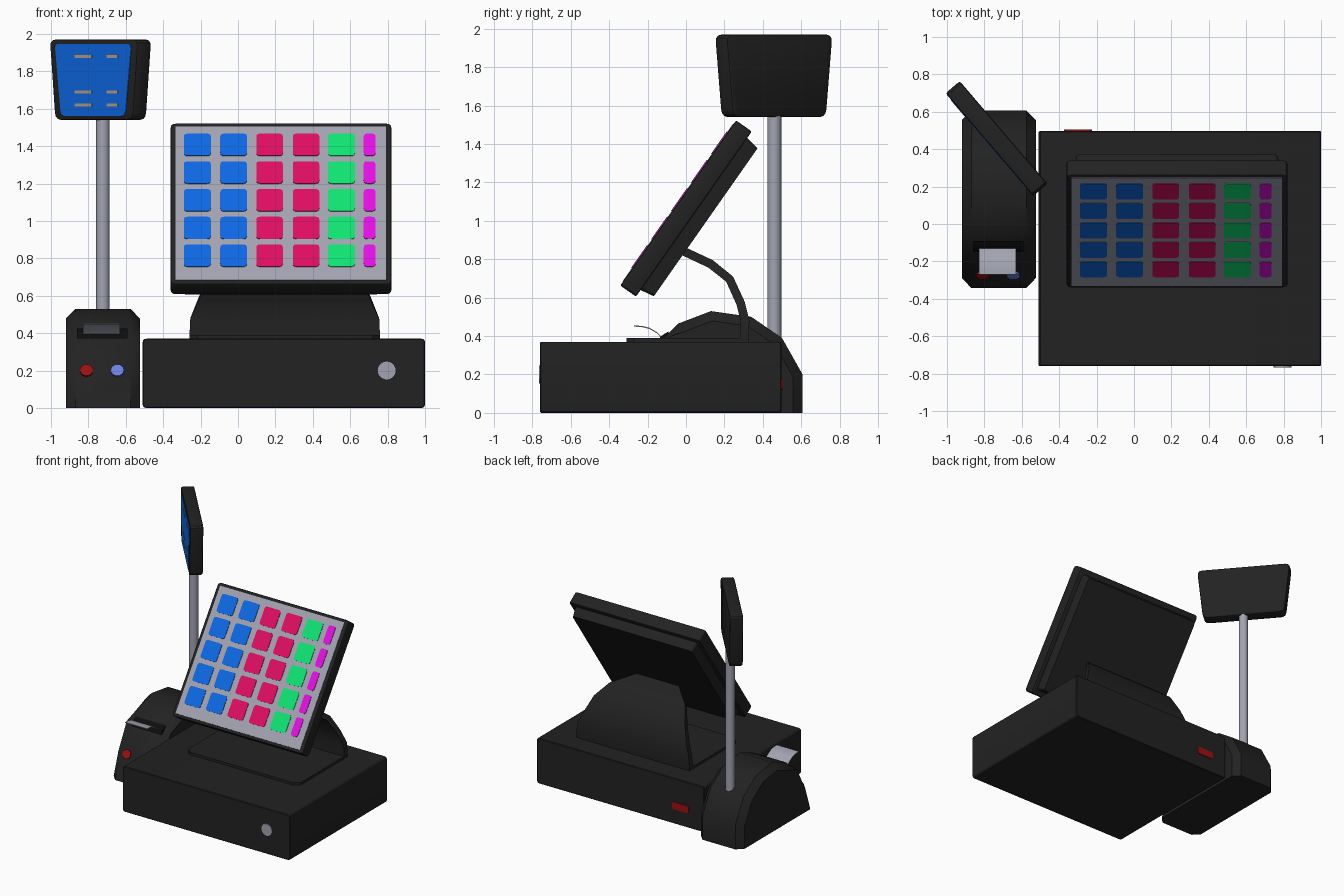
import bpy, bmesh, math
from mathutils import Matrix, Vector

if "Cube" in bpy.data.objects:
    bpy.data.objects.remove(bpy.data.objects["Cube"])


def material(name, r, g, b):
    m = bpy.data.materials.new(name)
    m.diffuse_color = (r, g, b, 1)
    m.use_nodes = True
    m.node_tree.nodes["Principled BSDF"].inputs["Base Color"].default_value = m.diffuse_color
    return m


CASE = material("charcoal", 0.016, 0.016, 0.016)
BLACK = material("black", 0.004, 0.004, 0.004)
GREY = material("cool_grey", 0.36, 0.37, 0.44)
BLUE = material("blue", 0.004, 0.14, 0.78)
RED = material("crimson", 0.74, 0.004, 0.12)
GREEN = material("green", 0.005, 0.78, 0.17)
MAGENTA = material("magenta", 0.78, 0.005, 0.78)
DARK_RED = material("dark_red", 0.34, 0.005, 0.005)
PALE_BLUE = material("pale_blue", 0.15, 0.22, 0.75)
TAN = material("tan", 0.45, 0.35, 0.25)


def frame(x, y, origin):
    """Placement matrix from two axes and an origin."""
    x, y = Vector(x).normalized(), Vector(y).normalized()
    z = x.cross(y)
    m = Matrix((x, y, z)).transposed().to_4x4()
    m.translation = origin
    return m


def rounded(pts, r, n=3):
    """Polygon with its corners rounded off."""
    out = []
    for i, p in enumerate(pts):
        p, a, b = Vector(p), Vector(pts[i - 1]), Vector(pts[(i + 1) % len(pts)])
        s, e = p + (a - p).normalized() * r, p + (b - p).normalized() * r
        for k in range(n + 1):
            t = k / n
            out.append(s * (1 - t) ** 2 + p * 2 * t * (1 - t) + e * t * t)
    return out


def rect(x0, x1, y0, y1):
    return [(x0, y0), (x1, y0), (x1, y1), (x0, y1)]


def circle(r, n):
    return [(r * math.cos(2 * math.pi * i / n), r * math.sin(2 * math.pi * i / n)) for i in range(n)]


def finish(name, bm, mat, m=Matrix()):
    bm.transform(m)
    bmesh.ops.recalc_face_normals(bm, faces=bm.faces)
    me = bpy.data.meshes.new(name)
    bm.to_mesh(me)
    bm.free()
    me.materials.append(mat)
    ob = bpy.data.objects.new(name, me)
    bpy.context.collection.objects.link(ob)
    return ob


def slab(name, pts, z0, z1, mat, m=Matrix(), bevel=0, segs=2, back_scale=1, keep=None):
    """Extrude a 2D outline from z0 to z1 of a local frame; bevel the rims."""
    bm = bmesh.new()
    n = len(pts)
    c = sum((Vector(p) for p in pts), Vector((0, 0))) / n
    low = [bm.verts.new((*(c + (Vector(p) - c) * back_scale), z0)) for p in pts]
    top = [bm.verts.new((*p, z1)) for p in pts]
    caps = [bm.faces.new(low[::-1]), bm.faces.new(top)]
    for i in range(n):
        j = (i + 1) % n
        bm.faces.new((low[i], low[j], top[j], top[i]))
    if bevel:
        edges = {e for f in caps for e in f.edges}
        if keep:
            edges = {e for e in edges if keep(e)}
        bmesh.ops.bevel(bm, geom=list(edges), offset=bevel, segments=segs, profile=0.5, affect='EDGES')
    return finish(name, bm, mat, m)


FRONT = lambda o: frame((1, 0, 0), (0, 0, 1), o)     # local z points to -y
SIDE = frame((0, 1, 0), (0, 0, 1), (0, 0, 0))        # local z points to +x

# cash drawer with lock and rear socket
slab("cash_drawer", rounded(rect(-0.51, 1.0, 0, 0.37), 0.02), -0.497, 0.76, CASE, FRONT((0, 0, 0)), 0.005, 1)
slab("drawer_lock", circle(0.048, 20), 0, 0.008, GREY, FRONT((0.795, -0.758, 0.2)))
slab("rear_socket", rounded(rect(-0.375, -0.225, 0.12, 0.18), 0.018), -0.504, -0.48, DARK_RED, FRONT((0, 0, 0)))

# stand: foot plate and curved, narrowing back sheet
foot = [(-0.22, -0.31), (0.72, -0.31), (0.76, -0.27), (0.76, 0.32), (-0.26, 0.32), (-0.26, -0.27)]
slab("stand_foot", foot, 0.36, 0.39, CASE)
path = [(0.325, 0.37, 0.51), (0.33, 0.48, 0.505), (0.305, 0.58, 0.465), (0.245, 0.71, 0.41),
        (0.14, 0.795, 0.34), (-0.02, 0.87, 0.16)]
bm = bmesh.new()
rings = []
for i, (y, z, w) in enumerate(path):
    a, b = path[max(i - 1, 0)], path[min(i + 1, len(path) - 1)]
    t = Vector((b[0] - a[0], b[1] - a[1])).normalized()
    iy, iz = y - t.y * 0.045, z + t.x * 0.045      # inner side of the sheet
    rings.append([bm.verts.new((0.25 + s * w, py, pz)) for s, py, pz in
                  ((-1, y, z), (1, y, z), (1, iy, iz), (-1, iy, iz))])
bm.faces.new(rings[0])
bm.faces.new(rings[-1])
for a, b in zip(rings, rings[1:]):
    for k in range(4):
        bm.faces.new((a[k], a[(k + 1) % 4], b[(k + 1) % 4], b[k]))
finish("stand_back", bm, CASE)

# tilted touch monitor: bezel, rear shell, screen
MON = frame((1, 0, 0), (0, 0.574, 0.819), (0, -0.342, 0.663))
slab("monitor_bezel", rounded(rect(-0.36, 0.82, 0, 1.05), 0.025), -0.1, 0, CASE, MON, 0.008)
slab("monitor_shell", rounded(rect(-0.325, 0.785, 0.04, 1.01), 0.03), -0.175, -0.09, CASE, MON, back_scale=0.97)
slab("screen", rect(-0.333, 0.79, 0.024, 1.027), -0.005, 0.003, GREY, MON)

# grid of screen keys
columns = [(-0.29, -0.145, BLUE), (-0.095, 0.048, BLUE), (0.098, 0.24, RED), (0.293, 0.435, RED),
           (0.48, 0.625, GREEN), (0.672, 0.735, MAGENTA)]
for r in range(5):
    mid = 0.905 - r * 0.181
    for c, (x0, x1, mat) in enumerate(columns):
        slab(f"key_{r}_{c}", rounded(rect(x0, x1, mid - 0.072, mid + 0.072), 0.02), 0, 0.007, mat, MON)

# receipt printer: humped body, slot, paper and two buttons
hump = [(-0.342, 0), (-0.275, 0.2), (-0.12, 0.385), (-0.04, 0.465), (0.13, 0.53), (0.34, 0.5),
        (0.5, 0.39), (0.607, 0.2), (0.607, 0)]
slab("printer_body", hump, -0.92, -0.525, CASE, SIDE, 0.05, 1,
     keep=lambda e: any(v.co.y > 0.01 for v in e.verts))
slab("paper_slot", [(-0.15, 0.37), (-0.09, 0.37), (-0.09, 0.425), (-0.13, 0.4)], -0.86, -0.59, BLACK, SIDE)
arc = [(-0.11, 0.375), (-0.15, 0.42), (-0.19, 0.443), (-0.23, 0.453), (-0.27, 0.455)]
slab("receipt_paper", arc + [(y, z - 0.006) for y, z in arc[::-1]], -0.83, -0.63, GREY, SIDE)
for name, x, mat in (("feed_button", -0.81, DARK_RED), ("power_button", -0.645, PALE_BLUE)):
    slab(name, circle(0.035, 16), -0.03, 0.006, mat, frame((1, 0, 0), (0, 0.49, 0.87), (x, -0.275, 0.2)))

# pole and turned customer display
slab("display_pole", circle(0.036, 20), 0.35, 1.58, GREY, Matrix.Translation((-0.722, 0.46, 0)))
DISP = frame((0.65, -0.76, 0), (0, 0, 1), (-0.735, 0.457, 0))
slab("customer_display", rounded([(-0.32, 1.54), (0.32, 1.54), (0.365, 1.97), (-0.365, 1.97)], 0.04),
     -0.05, 0.05, CASE, DISP, 0.012)
slab("customer_screen", rounded([(-0.265, 1.562), (0.265, 1.562), (0.315, 1.947), (-0.315, 1.947)], 0.03),
     0.04, 0.053, BLUE, DISP)
# small readout bars on the customer screen
for i, z in enumerate((1.88, 1.69, 1.62)):
    for j, (x, w) in enumerate(((-0.08, 0.07), (0.16, 0.045))):
        slab(f"readout_bar_{i}_{j}", rect(x - w, x + w, z - 0.008, z + 0.008), 0.05, 0.055, TAN, DISP)

# smooth shading with sharp edges kept
for ob in bpy.context.collection.objects:
    ob.select_set(True)
    bpy.context.view_layer.objects.active = ob
bpy.ops.object.shade_smooth_by_angle(angle=math.radians(30))
